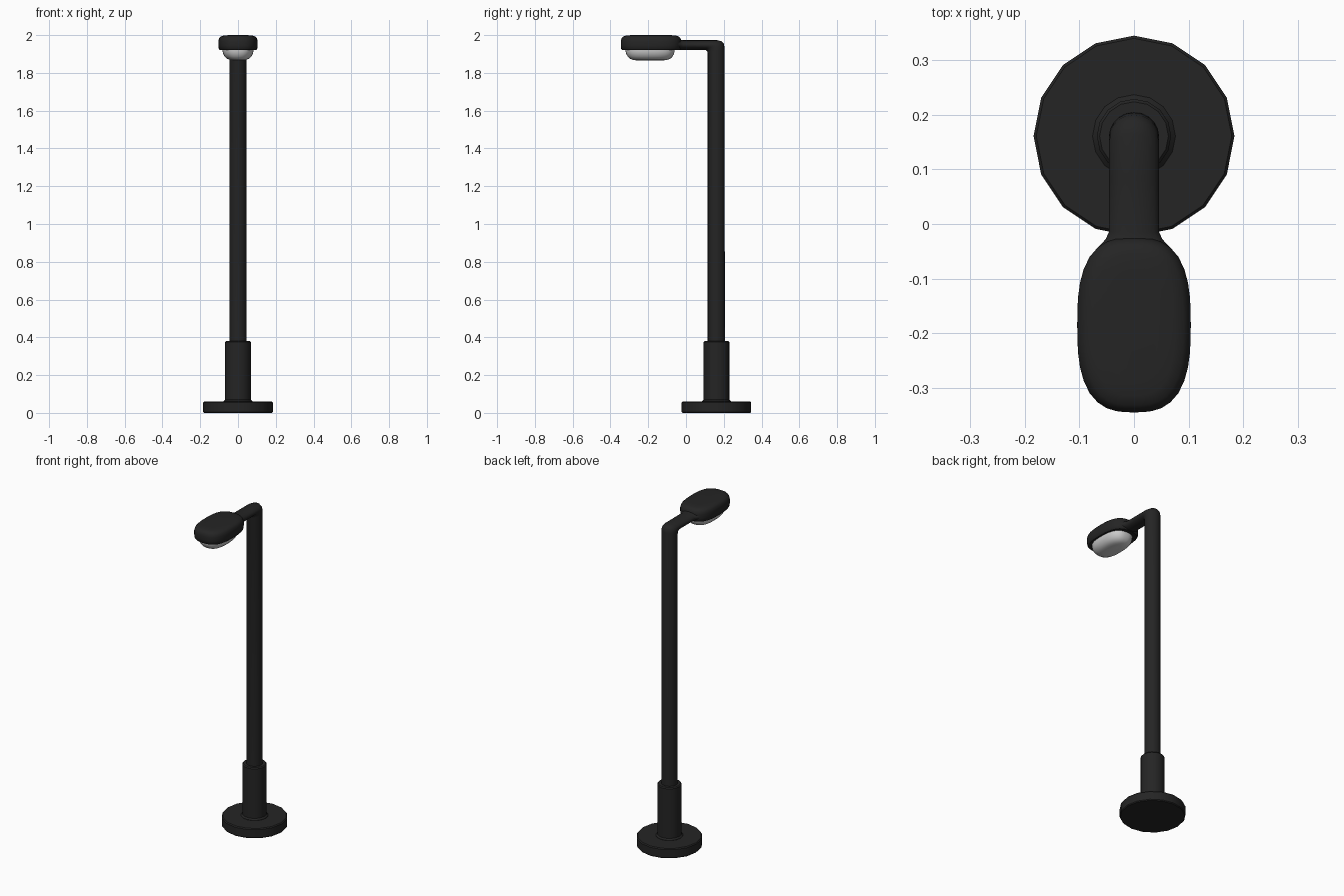
import bpy, bmesh
from math import cos, sin, tau, radians

if "Cube" in bpy.data.objects:
    bpy.data.objects.remove(bpy.data.objects["Cube"], do_unlink=True)

POST_Y = 0.161
HEAD_Y = -0.185


def make_material(name, color, roughness):
    mat = bpy.data.materials.new(name)
    mat.use_nodes = True
    mat.diffuse_color = color
    shader = mat.node_tree.nodes["Principled BSDF"]
    shader.inputs["Base Color"].default_value = color
    shader.inputs["Roughness"].default_value = roughness
    return mat


def loft(name, rings, mat, angle=35):
    """Skin a stack of equal-sized point rings and cap both ends."""
    bm = bmesh.new()
    loops = [[bm.verts.new(p) for p in ring] for ring in rings]
    n = len(loops[0])
    for a, b in zip(loops, loops[1:]):
        for i in range(n):
            j = (i + 1) % n
            bm.faces.new((a[i], a[j], b[j], b[i]))
    bm.faces.new(loops[0][::-1])
    bm.faces.new(loops[-1])
    bmesh.ops.recalc_face_normals(bm, faces=bm.faces)
    mesh = bpy.data.meshes.new(name)
    bm.to_mesh(mesh)
    bm.free()
    mesh.materials.append(mat)
    obj = bpy.data.objects.new(name, mesh)
    bpy.context.collection.objects.link(obj)
    bpy.ops.object.select_all(action="DESELECT")
    obj.select_set(True)
    bpy.context.view_layer.objects.active = obj
    bpy.ops.object.shade_smooth_by_angle(angle=radians(angle))
    return obj


def oval(rx, ry, z, y, power=2.0, n=16):
    """Horizontal superellipse ring."""
    pts = []
    for i in range(n):
        c, s = cos(tau * i / n), sin(tau * i / n)
        k = (abs(c) ** power + abs(s) ** power) ** (-1 / power)
        pts.append((rx * c * k, y + ry * s * k, z))
    return pts


def tube_ring(half_width, inner, outer, n=20):
    """Elliptical ring spanning two points of the side plane."""
    pts = []
    for i in range(n):
        t = (1 - cos(tau * i / n)) / 2
        pts.append((half_width * sin(tau * i / n),
                    inner[0] + (outer[0] - inner[0]) * t,
                    inner[1] + (outer[1] - inner[1]) * t))
    return pts


metal = make_material("dark_metal", (0.018, 0.018, 0.018, 1), 0.6)
glass = make_material("pale_lens", (0.8, 0.8, 0.8, 1), 0.3)

# Round foot plate and the collar around the post
plate = [(0.18, 0), (0.184, 0.005), (0.184, 0.054), (0.179, 0.06)]
loft("base_plate", [oval(r, r, z, POST_Y) for r, z in plate], metal)
collar = [(0.076, 0.055), (0.076, 0.062), (0.068, 0.07),
          (0.068, 0.374), (0.063, 0.38), (0.045, 0.38)]
loft("collar", [oval(r, r, z, POST_Y) for r, z in collar], metal)

# Post bending into the flattened arm, widening where it meets the head
path = [
    (0.046, (0.115, 0.05), (0.206, 0.05)),
    (0.046, (0.115, 1.905), (0.204, 1.935)),
    (0.046, (0.112, 1.915), (0.200, 1.955)),
    (0.046, (0.106, 1.921), (0.188, 1.968)),
    (0.046, (0.095, 1.922), (0.165, 1.973)),
    (0.046, (0.060, 1.922), (0.085, 1.973)),
    (0.046, (-0.015, 1.922), (-0.015, 1.973)),
    (0.052, (-0.028, 1.922), (-0.028, 1.975)),
    (0.068, (-0.045, 1.924), (-0.045, 1.980)),
]
loft("post_and_arm", [tube_ring(*p) for p in path], metal, 50)

# Lamp head: rounded slab with a softened rim, given as (inset, height)
head = [(0.024, 1.925), (0.008, 1.921), (0.002, 1.928), (0, 1.945),
        (0, 1.968), (0.004, 1.983), (0.013, 1.993), (0.03, 1.998), (0.06, 2.0)]
loft("lamp_head",
     [oval(0.104 - d, 0.16 - d, z, HEAD_Y, 2.8, 40) for d, z in head], metal, 60)

# Shallow lens bulging below the head
lens = [(0, 1.935), (0, 1.915), (0.004, 1.900), (0.011, 1.887),
        (0.022, 1.876), (0.038, 1.869), (0.06, 1.866)]
loft("lamp_lens",
     [oval(0.082 - d, 0.13 - d, z, -0.19, 2.6, 40) for d, z in lens], glass, 60)
